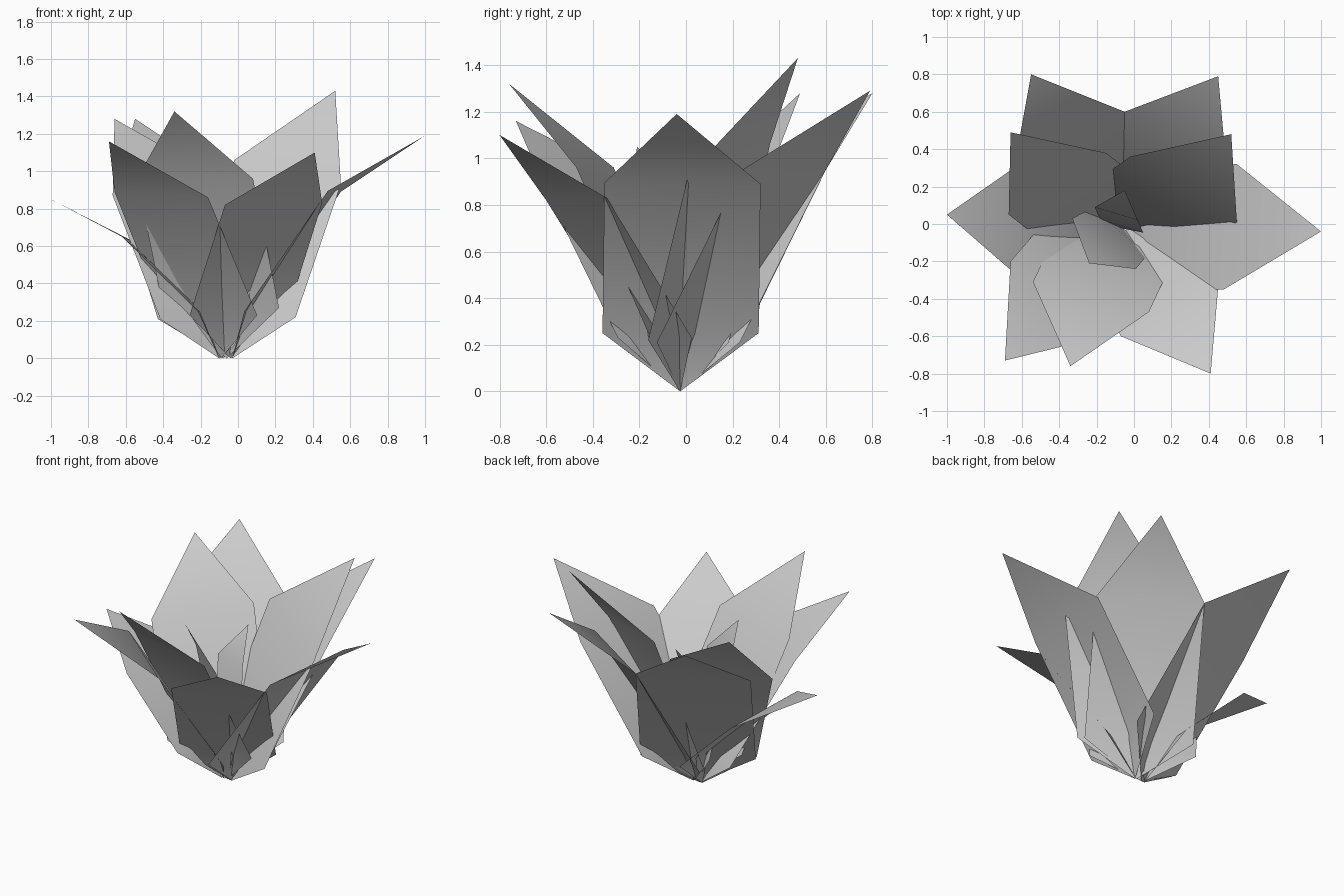
import bpy
from mathutils import Vector as V


def leaf(name, pts, faces):
    me = bpy.data.meshes.new(name)
    me.from_pydata([tuple(p) for p in pts], [], faces)
    me.update()
    for p in me.polygons:
        p.use_smooth = True
    ob = bpy.data.objects.new(name, me)
    bpy.context.collection.objects.link(ob)
    return ob


def broad_leaf(name, tip, left, right, base_x=-0.06, low_z=0.23, low_width=1.0, inset=0.18):
    """Stem point, lower pair, upper pair, pointed tip."""
    base, tip, left, right = V((base_x, -0.025, 0)), V(tip), V(left), V(right)
    mid = (left + right) / 2
    half = (right - left) / 2
    half.z = 0
    low = base.lerp(mid, inset)
    low.z = low_z
    leaf(name, [base, low - half * low_width, low + half * low_width, right, left, tip],
         [(0, 2, 1), (1, 2, 3, 4), (4, 3, 5)])


# Large leaves: tip, the two upper shoulders, stem x, height of the lower corners
broad = [
    ((1.0, -0.04, 1.19), (0.48, -0.35, 0.895), (0.55, 0.32, 0.89), -0.03, 0.25),
    ((-1.0, 0.05, 0.85), (-0.57, 0.35, 0.63), (-0.62, -0.28, 0.65), -0.10, 0.25),
    ((-0.55, 0.80, 1.28), (-0.05, 0.60, 0.95), (-0.65, 0.25, 0.93), -0.08, 0.21),
    ((0.45, 0.79, 1.29), (0.50, 0.24, 0.95), (-0.05, 0.60, 0.95), -0.04, 0.21),
    ((0.52, 0.48, 1.43), (0.55, 0.01, 0.93), (-0.02, 0.36, 1.06), -0.03, 0.22),
    ((-0.66, 0.49, 1.28), (-0.15, 0.38, 0.99), (-0.67, 0.05, 0.87), -0.10, 0.21),
    ((-0.69, -0.73, 1.16), (-0.66, -0.20, 0.89), (-0.16, -0.60, 0.86), -0.09, 0.23),
    ((-0.34, -0.76, 1.32), (-0.54, -0.31, 0.96), (0.08, -0.47, 0.96), -0.06, 0.27),
    ((0.41, -0.80, 1.10), (-0.07, -0.60, 0.82), (0.45, -0.34, 0.83), -0.04, 0.23),
]
for i, (tip, a, b, x, z) in enumerate(broad):
    broad_leaf(f"broad_leaf_{i + 1}", tip, a, b, x, z)

# Young leaves in the heart of the plant
broad_leaf("heart_leaf_1", (-0.24, -0.21, 1.05), (-0.33, 0.03, 0.80), (0.01, -0.24, 0.80), low_width=0.9)
broad_leaf("heart_leaf_2", (-0.05, 0.18, 0.95), (0.02, 0.02, 0.75), (-0.21, 0.09, 0.75))
